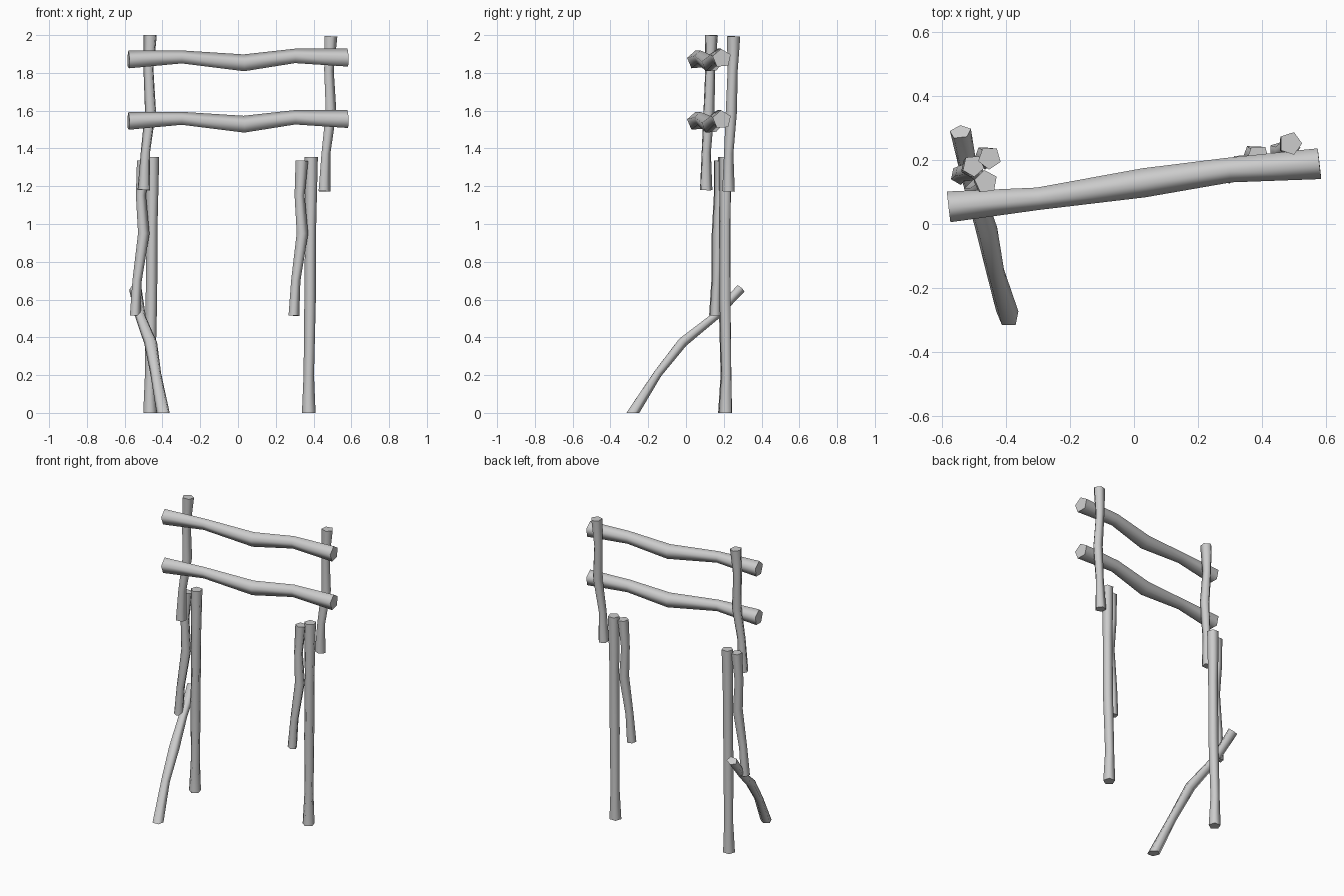
import bpy
import bmesh
from math import cos, sin, radians, tau
from mathutils import Vector

cube = bpy.data.objects.get("Cube")
if cube:
    bpy.data.objects.remove(cube, do_unlink=True)

wood = bpy.data.materials.new("grey_wood")
wood.use_nodes = True
grey = (0.6, 0.6, 0.6, 1)
wood.diffuse_color = grey
wood.node_tree.nodes["Principled BSDF"].inputs["Base Color"].default_value = grey

SIDES = 5


def log(name, path, radii, turn=90, side=(1, 0, 0), shift=(0, 0, 0), squash=1.0):
    """Crooked five-sided log through the path points, with flat sharp ends."""
    pts = [Vector(p) + Vector(shift) for p in path]
    axis = (pts[-1] - pts[0]).normalized()
    u = Vector(side)
    u = (u - axis * u.dot(axis)).normalized()
    v = axis.cross(u)
    bm = bmesh.new()
    rings = []
    for i, (p, r) in enumerate(zip(pts, radii)):
        ring = []
        for k in range(SIDES):
            a = radians(turn) + tau * k / SIDES
            co = p + u * (r * cos(a)) + v * (r * squash * sin(a))
            if i == 0 and p.z == 0:      # cut level with the ground
                co -= axis * (co.z / axis.z)
            ring.append(bm.verts.new(co))
        rings.append(ring)
    for a, b in zip(rings, rings[1:]):
        for k in range(SIDES):
            n = (k + 1) % SIDES
            bm.faces.new((a[k], a[n], b[n], b[k])).smooth = True
    for cap in (bm.faces.new(rings[0][::-1]), bm.faces.new(rings[-1])):
        for e in cap.edges:
            e.smooth = False
    mesh = bpy.data.meshes.new(name)
    bm.to_mesh(mesh)
    bm.free()
    mesh.materials.append(wood)
    obj = bpy.data.objects.new(name, mesh)
    bpy.context.collection.objects.link(obj)


# Crossbars
bar = [(-.58, .055, 1.868), (-.3, .08, 1.882), (.03, .13, 1.85), (.3, .17, 1.887), (.58, .19, 1.877)]
bar_r = [.051, .037, .048, .041, .051]
log("upper_crossbar", bar, bar_r, 95, (0, 1, 0))
log("lower_crossbar", bar, bar_r, 95, (0, 1, 0), (0, 0, -.325))

# Main posts and the short posts lashed beside them
post = [(-.465, .208, 0), (-.465, .212, .2), (-.458, .205, .6), (-.455, .205, 1.0), (-.452, .207, 1.355)]
post_r = [.038, .029, .032, .031, .037]
short = [(-.545, .152, .515), (-.535, .16, .7), (-.5, .168, .95), (-.515, .175, 1.15), (-.503, .182, 1.335)]
short_r = [.03, .026, .032, .028, .035]
for label, dx, dy in (("right", 0, 0), ("left", .84, .004)):
    log(label + "_main_post", post, post_r, -92, shift=(dx, dy, 0))
    log(label + "_short_post", short, short_r, 60, shift=(dx, dy, 0))

# Upper posts holding the crossbars
top = [(-.497, .105, 1.18), (-.489, .106, 1.38), (-.462, .12, 1.6), (-.473, .127, 1.82), (-.463, .132, 2.0)]
top_r = [.035, .026, .031, .028, .037]
log("right_upper_post", top, top_r, 98)
log("left_upper_post", top, top_r, 0, shift=(.952, .12, -.007))

# Slanted brace
brace = [(-.395, -.285, 0), (-.435, -.15, .21), (-.462, -.02, .375), (-.515, .15, .51), (-.543, .288, .66)]
log("brace", brace, [.036, .03, .036, .029, .035], 90, squash=.8)
